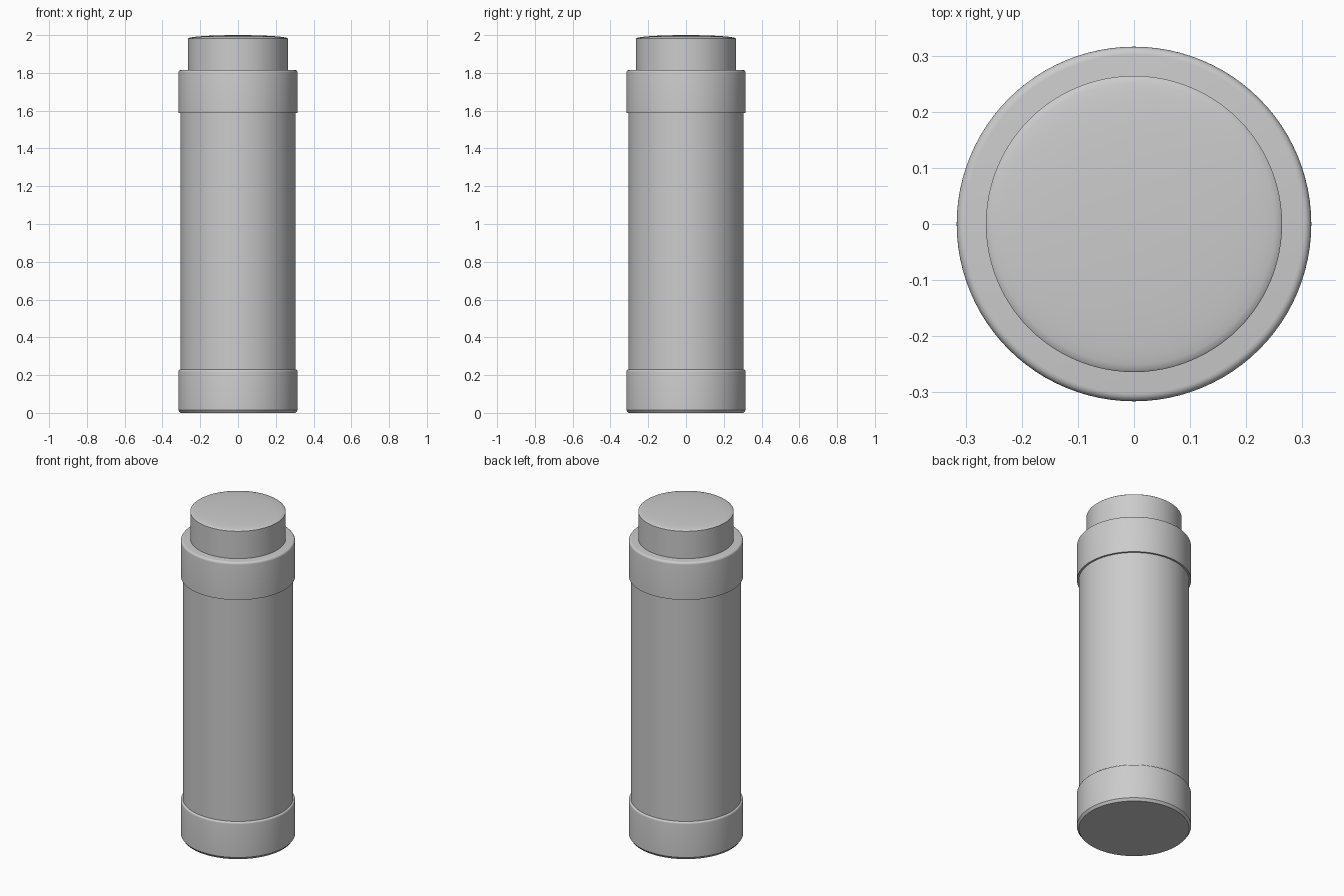
import bpy, bmesh, math

if "Cube" in bpy.data.objects:
    bpy.data.objects.remove(bpy.data.objects["Cube"])

SEGMENTS = 96


def lathe(name, profile):
    """Revolve an (r, z) profile, starting and ending on the axis, around z."""
    bm = bmesh.new()
    rings = []
    for r, z in profile:
        if r == 0:
            rings.append([bm.verts.new((0, 0, z))])
        else:
            angles = [2 * math.pi * i / SEGMENTS for i in range(SEGMENTS)]
            rings.append([bm.verts.new((r * math.cos(a), r * math.sin(a), z)) for a in angles])
    for low, high in zip(rings, rings[1:]):
        for i in range(SEGMENTS):
            j = (i + 1) % SEGMENTS
            if len(low) == 1:
                bm.faces.new((low[0], high[j], high[i]))
            elif len(high) == 1:
                bm.faces.new((low[i], low[j], high[0]))
            else:
                bm.faces.new((low[i], low[j], high[j], high[i]))
    bmesh.ops.recalc_face_normals(bm, faces=bm.faces)
    mesh = bpy.data.meshes.new(name)
    bm.to_mesh(mesh)
    bm.free()
    obj = bpy.data.objects.new(name, mesh)
    bpy.context.collection.objects.link(obj)
    bpy.ops.object.select_all(action='DESELECT')
    obj.select_set(True)
    bpy.context.view_layer.objects.active = obj
    bpy.ops.object.shade_smooth_by_angle(angle=math.radians(35))
    return obj


def round_edge(r, z, size, steps=5):
    """Quarter-round upper outer corner of a profile."""
    turns = [math.pi / 2 * i / steps for i in range(steps + 1)]
    return [(r - size + size * math.cos(t), z - size + size * math.sin(t)) for t in turns]


# Base cup with chamfered foot and softened rim
lathe("base_band", [(0, 0), (0.305, 0), (0.316, 0.015)]
      + round_edge(0.316, 0.23, 0.012) + [(0, 0.23)])

# Long cylindrical body, ending inside the two bands
lathe("body", [(0, 0.2), (0.305, 0.2), (0.305, 1.62), (0, 1.62)])

# Upper collar with rounded shoulder
lathe("upper_band", [(0, 1.587), (0.316, 1.587)]
      + round_edge(0.316, 1.815, 0.014) + [(0, 1.815)])

# Narrow cap with a shallow domed top
dome = [(0.264 * math.cos(t), 1.982 + 0.018 * math.sin(t))
        for t in (math.pi / 2 * i / 10 for i in range(10))]
lathe("cap", [(0, 1.8), (0.264, 1.8)] + dome + [(0, 2.0)])
